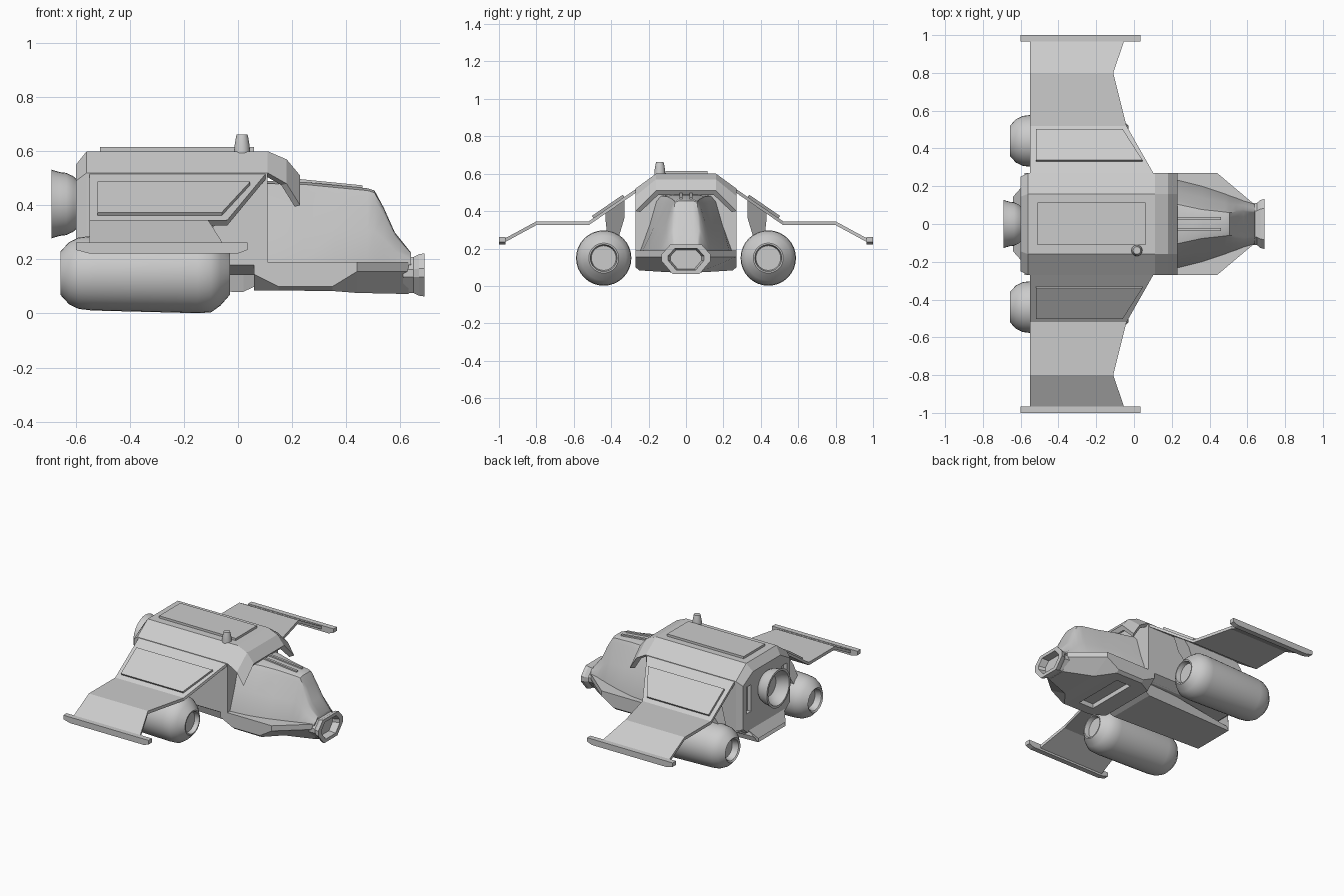
import bpy, bmesh, math
from mathutils import Vector

if "Cube" in bpy.data.objects:
    bpy.data.objects.remove(bpy.data.objects["Cube"])


def finish(name, bm, smooth=None):
    bmesh.ops.recalc_face_normals(bm, faces=bm.faces)
    me = bpy.data.meshes.new(name)
    bm.to_mesh(me)
    bm.free()
    ob = bpy.data.objects.new(name, me)
    bpy.context.collection.objects.link(ob)
    if smooth:
        bpy.ops.object.select_all(action='DESELECT')
        ob.select_set(True)
        bpy.context.view_layer.objects.active = ob
        bpy.ops.object.shade_smooth_by_angle(angle=math.radians(smooth))
    return ob


def loft(name, rings, smooth=None, closed=False):
    """Bridge rings of 3D points; cap the ends unless closed into a loop."""
    bm = bmesh.new()
    vs = [[bm.verts.new(p) for p in r] for r in rings]
    n = len(vs[0])
    pairs = list(zip(vs, vs[1:])) + ([(vs[-1], vs[0])] if closed else [])
    for a, b in pairs:
        for i in range(n):
            j = (i + 1) % n
            bm.faces.new((a[i], a[j], b[j], b[i]))
    if not closed:
        bm.faces.new(vs[0])
        bm.faces.new(vs[-1])
    return finish(name, bm, smooth)


def section(x, half):
    """Symmetric ring at x from (y, z) points listed top to bottom."""
    return [(x, y, z) for y, z in half] + [(x, -y, z) for y, z in reversed(half)]


def lathe(name, prof, center, axis='x', n=32, smooth=35):
    rings = []
    for a, r in prof:
        ring = []
        for i in range(n):
            t = 2 * math.pi * i / n
            c, s = r * math.cos(t), r * math.sin(t)
            o = (a, c, s) if axis == 'x' else (c, s, a)
            ring.append(Vector(center) + Vector(o))
        rings.append(ring)
    return loft(name, rings, smooth)


def prism(name, pts, offset):
    return loft(name, [pts, [Vector(p) + Vector(offset) for p in pts]])


def box(name, x, y, z):
    return prism(name, [(x[0], y[0], z[0]), (x[1], y[0], z[0]),
                        (x[1], y[1], z[0]), (x[0], y[1], z[0])], (0, 0, z[1] - z[0]))


def cut(target, cutter):
    m = target.modifiers.new('cut', 'BOOLEAN')
    m.operation, m.object, m.solver = 'DIFFERENCE', cutter, 'EXACT'
    cutter.hide_render = True
    bpy.context.view_layer.objects.active = target
    bpy.ops.object.modifier_apply(modifier=m.name)
    bpy.data.objects.remove(cutter)


# Main cabin with sloped shoulders and bevelled rear
low = [(.27, .18), (.22, .15)]
cabin = loft('cabin', [section(-.6, [(.145, .55), (.25, .49)] + [(.25, .2), (.2, .16)]),
                       section(-.56, [(.16, .6), (.27, .52)] + low),
                       section(.11, [(.16, .6), (.27, .52)] + low)])
for s in (1, -1):
    cut(cabin, box('slot_cutter', (-.7, -.575), sorted((s * .165, s * .215)), (.29, .47)))

# Hood drooping over the canopy
hood = []
for x, zt, zs in ((.10, .6, .52), (.11, .6, .52), (.18, .57, .48), (.23, .51, .40)):
    hood.append([(x, .27, zs), (x, .16, zt), (x, -.16, zt), (x, -.27, zs),
                 (x - .02, -.245, zs - .005), (x - .02, -.15, zt - .025),
                 (x - .02, .15, zt - .025), (x - .02, .245, zs - .005)])
loft('hood', hood)

# Sill and keel under the cabin
loft('sill', [section(x, [(.27, .19), (.27, .18), (.21, .145)]) for x in (-.58, .155)])
loft('keel', [section(-.6, [(.19, .17), (.19, .165)]),
              section(-.64, [(.145, .11), (.145, .085)]),
              section(.02, [(.2, .16), (.17, .08)]),
              section(.155, [(.21, .18), (.2, .145)])])

# Lower nose hull tapering forward
nose = loft('nose_hull', [
    section(.06, [(.27, .19), (.27, .145), (.2, .085)]),
    section(.15, [(.27, .19), (.27, .1), (.25, .085)]),
    section(.35, [(.27, .19), (.27, .1), (.25, .083)]),
    section(.44, [(.27, .19), (.27, .155), (.14, .076)]),
    section(.63, [(.11, .19), (.11, .155), (.065, .072)])])
cut(nose, box('belly_cutter', (.18, .29), (-.18, .18), (0, .115)))

# Hollow hexagonal nose ring
hexa = [(.075, .215), (.12, .165), (.12, .135), (.065, .07)]


def hex_ring(x, k):
    return section(x, [(y * k, .142 + (z - .142) * k) for y, z in hexa])


loft('nose_ring', [hex_ring(.61, .95), hex_ring(.65, .92), hex_ring(.67, 1.06),
                   hex_ring(.69, 1.1), hex_ring(.69, .8), hex_ring(.645, .7)])

# Smooth canopy
can = []
for x, zt, wt, wb in ((.10, .49, .16, .245), (.24, .487, .12, .23), (.36, .475, .09, .2),
                      (.48, .463, .075, .16), (.505, .455, .07, .15), (.54, .39, .075, .138),
                      (.58, .30, .08, .122), (.64, .225, .07, .105)):
    h = zt - .18
    can.append(section(x, [(wt * .5, zt), (wt * .85, zt - .03 * h), (wt, zt - .12 * h),
                           (wt + (wb - wt) * .45, .18 + .45 * h), (wb, .19), (wb, .18)]))
loft('canopy', can, 40)
for s in (1, -1):
    prism('canopy_rib', [(.2, s * .028 - .008, .50), (.46, s * .028 - .008, .474),
                         (.46, s * .028 + .008, .474), (.2, s * .028 + .008, .50)], (0, 0, -.03))

# Roof panel and beacon
box('roof_panel', (-.51, .06), (-.11, .115), (.59, .615))
lathe('beacon', [(.59, .03), (.62, .028), (.65, .023), (.662, .02), (.662, .0001)],
      (.015, -.14, 0), 'z', 20)

# Rear nozzle
lathe('rear_nozzle', [(-.57, .07), (-.59, .085), (-.61, .103), (-.635, .115), (-.66, .118),
                      (-.69, .127), (-.69, .112), (-.65, .098), (-.62, .07), (-.62, .0001)],
      (0, 0, .405))

# Wings, tips, pylons and engines on both sides
for s, side in ((1, 'left'), (-1, 'right')):
    stations = ((.265, .52, .105), (.52, .345, -.04), (.80, .345, -.11), (.975, .25, -.05))
    loft('wing_' + side, [[(-.55, s * y, z), (xf, s * y, z), (xf, s * y, z - .02),
                           (-.55, s * y, z - .02)] for y, z, xf in stations])
    slope = (.345 - .52) / (.52 - .265)
    prism('wing_panel_' + side,
          [(x, s * y, .52 + (y - .265) * slope) for x, y in
           ((-.52, .33), (.045, .33), (-.06, .495), (-.52, .495))], (0, s * .008, .012))
    prism('wing_tip_' + side,
          [(x, s * .965, z) for x, z in ((-.6, .235), (-.55, .222), (0, .222), (.035, .235),
                                         (.035, .262), (-.6, .262))], (0, s * .035, 0))
    loft('pylon_' + side, [[(x + d, s * y, z) for y, z, d in
                            ((.33, .465, .04), (.43, .395, .04), (.43, .35, 0),
                             (.42, .26, -.05), (.36, .26, -.05), (.33, .36, 0))]
                           for x in (-.5, -.08)])
    lathe('engine_' + side,
          [(-.61, .0001), (-.61, .06), (-.65, .07), (-.657, .08), (-.625, .115), (-.59, .132),
           (-.54, .138), (-.15, .148), (-.1, .145), (-.065, .12), (-.03, .08),
           (-.03, .072), (-.06, .066), (-.06, .0001)], (0, s * .44, .149), smooth=40)
